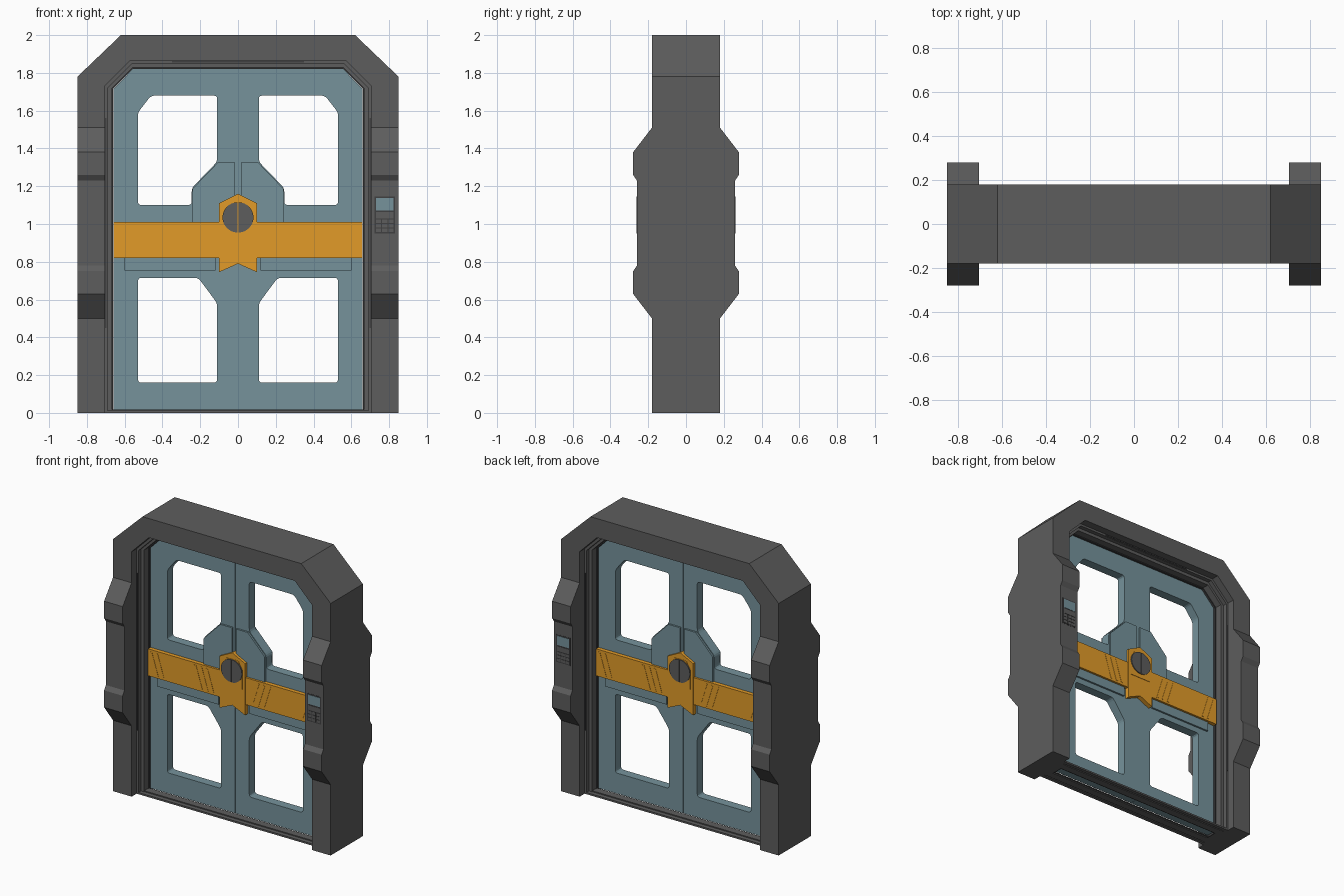
import bpy, math
from mathutils import Matrix, Vector

if "Cube" in bpy.data.objects:
    bpy.data.objects.remove(bpy.data.objects["Cube"])


def material(name, rgb):
    m = bpy.data.materials.new(name)
    m.diffuse_color = (*rgb, 1)
    m.use_nodes = True
    m.node_tree.nodes["Principled BSDF"].inputs["Base Color"].default_value = m.diffuse_color
    return m


GREY = material("frame grey", (0.11, 0.11, 0.11))
DARK = material("dark grey", (0.05, 0.05, 0.052))
TEAL = material("door teal", (0.18, 0.29, 0.33))
AMBER = material("lock amber", (0.76, 0.33, 0.022))

# Profile drawn in (x, z) and extruded along y, or drawn in (y, z) and extruded along x
ALONG = {"y": Matrix(((1, 0, 0, 0), (0, 0, -1, 0), (0, 1, 0, 0), (0, 0, 0, 1))),
         "x": Matrix(((0, 0, 1, 0), (1, 0, 0, 0), (0, 1, 0, 0), (0, 0, 0, 1)))}


def prism(name, outline, lo, hi, mat, holes=(), axis="y"):
    cu = bpy.data.curves.new(name, "CURVE")
    cu.dimensions, cu.fill_mode, cu.extrude = "2D", "BOTH", abs(hi - lo) / 2
    for pts in (outline, *holes):
        sp = cu.splines.new("POLY")
        sp.points.add(len(pts) - 1)
        for p, (a, b) in zip(sp.points, pts):
            p.co = (a, b, 0, 1)
        sp.use_cyclic_u = True
    tmp = bpy.data.objects.new(name, cu)
    bpy.context.collection.objects.link(tmp)
    me = bpy.data.meshes.new_from_object(tmp.evaluated_get(bpy.context.evaluated_depsgraph_get()))
    bpy.data.objects.remove(tmp)
    shift = Vector((0, 0, 0))
    shift["xyz".index(axis)] = (lo + hi) / 2
    me.transform(Matrix.Translation(shift) @ ALONG[axis])
    me.shade_flat()
    me.materials.clear()
    me.materials.append(mat)
    ob = bpy.data.objects.new(name, me)
    bpy.context.collection.objects.link(ob)
    return ob


def rect(x0, x1, z0, z1):
    return [(x0, z0), (x1, z0), (x1, z1), (x0, z1)]


def flip(pts, s):
    return [(s * x, z) for x, z in pts]


def rounded(pts, r=0.02, n=3):
    out = []
    for i, p in enumerate(pts):
        p = Vector(p)
        a = p + (Vector(pts[i - 1]) - p).normalized() * r
        b = p + (Vector(pts[(i + 1) % len(pts)]) - p).normalized() * r
        for k in range(n + 1):
            t = k / n
            out.append(tuple(a * (1 - t) ** 2 + p * 2 * t * (1 - t) + b * t * t))
    return out


def arch(x, z, cx, cz):
    """Half-open door outline: right foot, chamfered top, left foot."""
    right = [(x, 0), (x, z - cz), (x - cx, z)]
    return right + flip(right[::-1], -1)


def ring(name, outer, inner, depth, mat):
    prism(name, outer + inner[::-1], -depth, depth, mat)


# Stepped arch frame
a0 = arch(0.85, 2.0, 0.23, 0.22)
a1 = arch(0.705, 1.865, 0.135, 0.135)
a2 = arch(0.69, 1.85, 0.13, 0.13)
a3 = arch(0.668, 1.828, 0.11, 0.11)
a4 = arch(0.661, 1.821, 0.105, 0.105)
ring("outer_frame", a0, a1, 0.18, GREY)
ring("frame_step_outer", a1, a2, 0.125, GREY)
ring("frame_step_inner", a2, a3, 0.095, GREY)
ring("door_seal", a3, a4, 0.045, DARK)

# Threshold rails, set back behind the post feet, with gaps between them
for s in (-1, 1):
    for i, (y0, y1, h) in enumerate(((0.1, 0.125, 0.012), (0.04, 0.092, 0.018))):
        prism(f"threshold_rail_{i}", rect(-0.705, 0.705, 0, h), s * y0, s * y1, GREY)
    prism("threshold_web", rect(-0.705, 0.705, 0.006, 0.011), s * 0.03, s * 0.12, GREY)

# Bulged post guards, front and back on both posts
guard = [(0.18, 0.5), (0.28, 0.63), (0.28, 0.75), (0.26, 0.78),
         (0.26, 1.23), (0.28, 1.26), (0.28, 1.38), (0.18, 1.51)]
for sx in (-1, 1):
    for sy in (-1, 1):
        prism("post_guard", flip(guard, sy), sx * 0.705, sx * 0.85, GREY, axis="x")
        prism("jamb_seal", rect(sx * 0.695, sx * 0.703, 0.45, 1.56), sy * 0.12, sy * 0.128, DARK)
for sy in (-1, 1):
    prism("lintel_seal", rect(-0.35, 0.35, 1.854, 1.862), sy * 0.12, sy * 0.128, DARK)

# Door leaves with window openings
leaf = [(0.001, 0.015), (0.66, 0.015), (0.66, 1.715), (0.557, 1.82), (0.001, 1.82)]
upper = [(0.11, 1.68), (0.46, 1.68), (0.53, 1.59), (0.53, 1.10),
         (0.245, 1.10), (0.245, 1.19), (0.11, 1.33)]
lower = [(0.11, 0.16), (0.53, 0.16), (0.53, 0.715), (0.21, 0.715), (0.11, 0.58)]
boss = [(0.015, 1.0), (0.24, 1.0), (0.24, 1.188), (0.107, 1.325), (0.015, 1.325)]
for s in (-1, 1):
    prism("door_leaf", flip(leaf, s), -0.032, 0.032, TEAL,
          [flip(rounded(upper), s), flip(rounded(lower), s)])
    for sy in (-1, 1):
        prism("door_boss", flip(boss, s), sy * 0.03, sy * 0.045, TEAL)
        prism("door_ledge", rect(s * 0.12, s * 0.6, 0.755, 0.83), sy * 0.03, sy * 0.045, TEAL)

# Lock bar, emblem plate and round bolt, front and back
badge = [(0, 1.16), (-0.1, 1.11), (-0.1, 0.745), (0, 0.79), (0.1, 0.745), (0.1, 1.11)]
seat = [(-0.08, 0.925), (0.08, 0.925), (0.08, 1.03), (0.05, 1.115), (-0.05, 1.115), (-0.08, 1.03)]
for sy in (-1, 1):
    for s in (-1, 1):
        prism("lock_bar", rect(s * 0.001, s * 0.66, 0.82, 1.01), sy * 0.03, sy * 0.06, AMBER)
        for x in (0.145, 0.19, 0.235, 0.535, 0.58):
            rib = [(x, 0.835), (x + 0.014, 0.835), (x + 0.064, 0.995), (x + 0.05, 0.995)]
            prism("bar_rib", flip(rib, s), sy * 0.059, sy * 0.062, AMBER)
        # Split bolt: one half disc on each leaf
        half = [(0.002 + 0.08 * math.cos(t), 1.035 + 0.08 * math.sin(t))
                for t in (math.pi * (k / 16 - 0.5) for k in range(17))]
        prism("round_bolt", flip(half, s), sy * 0.063, sy * 0.074, GREY)
    prism("lock_badge", badge, sy * 0.03, sy * 0.064, AMBER)
    prism("bolt_seat", seat, sy * 0.063, sy * 0.067, AMBER)

    # Keypad on the right post
    prism("keypad_plate", rect(0.722, 0.832, 0.95, 1.145), sy * 0.258, sy * 0.261, DARK)
    prism("keypad_screen", rect(0.73, 0.824, 1.072, 1.137), sy * 0.26, sy * 0.263, TEAL)
    prism("keypad_bar", rect(0.73, 0.824, 1.03, 1.064), sy * 0.26, sy * 0.263, GREY)
    for i in range(3):
        for z in (0.958, 0.982, 1.006):
            x = 0.73 + i * 0.033
            prism("keypad_key", rect(x, x + 0.028, z, z + 0.019), sy * 0.26, sy * 0.263, GREY)
